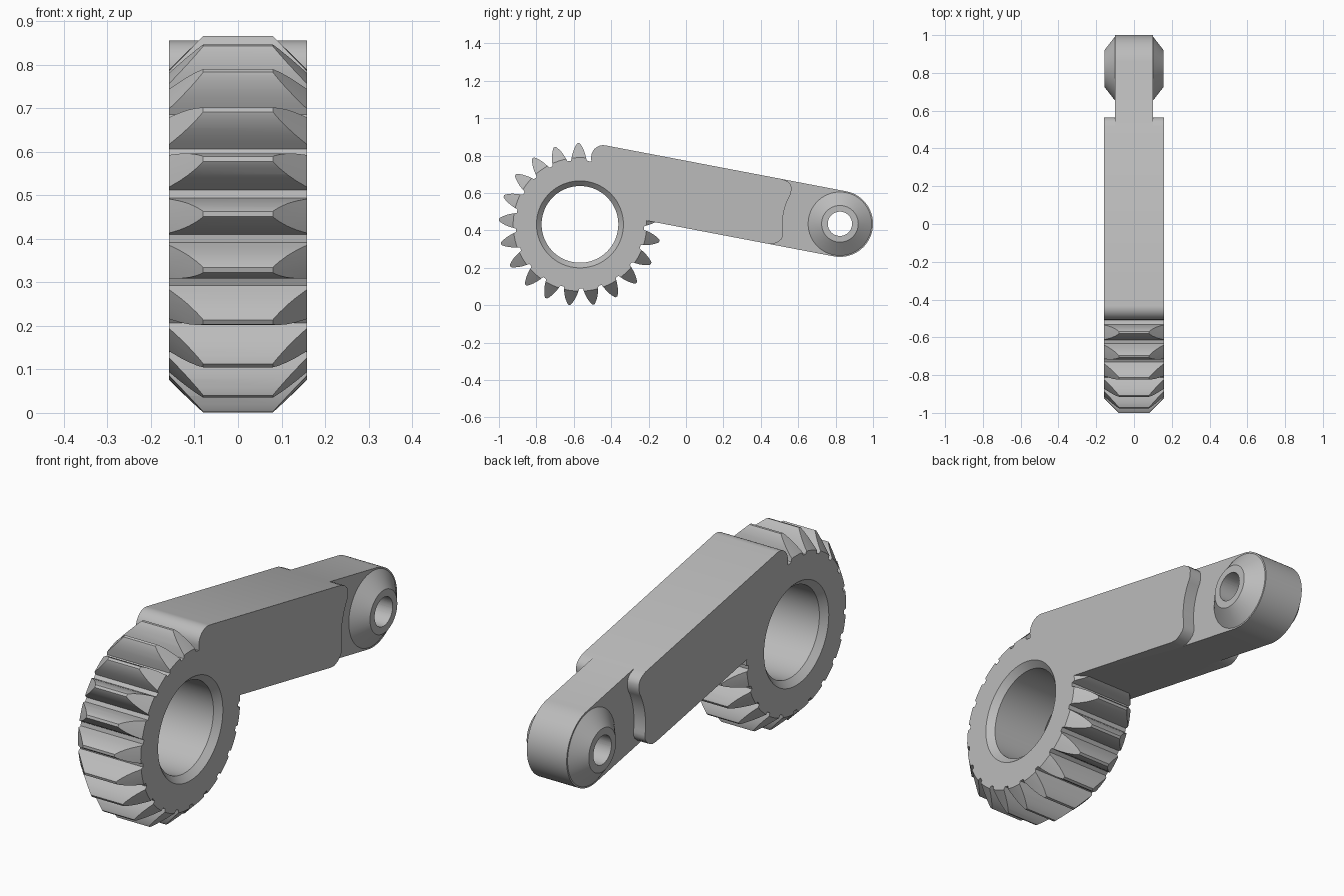
import bpy
import bmesh
from math import sin, cos, tan, pi, radians, hypot
from mathutils import Matrix

if "Cube" in bpy.data.objects:
    bpy.data.objects.remove(bpy.data.objects["Cube"], do_unlink=True)

HALF = 0.158                  # half width of gear and thick arm
GEAR = (-0.567, 0.432)        # gear centre (y, z)
PIVOT = (0.823, 0.435)        # small end centre (y, z)
END_R = 0.177
ROOT_R, TIP_R = 0.341, 0.434
SLOPE = radians(10.8)

steel = bpy.data.materials.new("plain grey")
steel.use_nodes = True
GREY = (0.5, 0.5, 0.5, 1)
steel.diffuse_color = GREY
steel.node_tree.nodes["Principled BSDF"].inputs["Base Color"].default_value = GREY


def make_object(name, bm):
    bmesh.ops.recalc_face_normals(bm, faces=bm.faces)
    mesh = bpy.data.meshes.new(name)
    bm.to_mesh(mesh)
    bm.free()
    mesh.materials.append(steel)
    obj = bpy.data.objects.new(name, mesh)
    bpy.context.collection.objects.link(obj)
    return obj


def extrude(name, outline, half):
    """Plate with a (y, z) outline, symmetric about x = 0."""
    bm = bmesh.new()
    face = bm.faces.new([bm.verts.new((-half, y, z)) for y, z in outline])
    new = bmesh.ops.extrude_face_region(bm, geom=[face])["geom"]
    verts = [v for v in new if isinstance(v, bmesh.types.BMVert)]
    bmesh.ops.translate(bm, verts=verts, vec=(2 * half, 0, 0))
    return make_object(name, bm)


def lathe(name, profile, centre, steps=128):
    """Closed (x, radius) profile turned about an x axis through centre."""
    bm = bmesh.new()
    verts = [bm.verts.new((x, 0, r)) for x, r in profile]
    edges = [bm.edges.new((a, b)) for a, b in zip(verts, verts[1:] + verts[:1])]
    bmesh.ops.spin(bm, geom=verts + edges, cent=(0, 0, 0), axis=(1, 0, 0),
                   angle=2 * pi, steps=steps)
    bmesh.ops.remove_doubles(bm, verts=bm.verts, dist=1e-5)
    bmesh.ops.translate(bm, verts=bm.verts, vec=(0, *centre))
    return make_object(name, bm)


def combine(target, other, operation):
    mod = target.modifiers.new(operation, "BOOLEAN")
    mod.operation, mod.object, mod.solver = operation, other, "EXACT"
    bpy.context.view_layer.objects.active = target
    bpy.ops.object.modifier_apply(modifier=mod.name)
    bpy.data.objects.remove(other, do_unlink=True)


def arc(centre, r, start, end, count):
    angles = [radians(start + (end - start) * i / count) for i in range(count + 1)]
    return [(centre[0] + r * cos(a), centre[1] + r * sin(a)) for a in angles]


def edge_line(y, side):
    """Point on the sloping upper (+1) or lower (-1) edge of the arm."""
    return (y, PIVOT[1] + side * END_R / cos(SLOPE) - (y - PIVOT[0]) * tan(SLOPE))


# Toothed gear outline: rounded teeth, plain where the arm joins
flank = [(ROOT_R, 0.042), (0.36, 0.038), (0.38, 0.033), (0.40, 0.026),
         (0.418, 0.017), (0.429, 0.010), (TIP_R, 0.006)]
tooth = [(r, -w) for r, w in flank] + [(r, w) for r, w in reversed(flank)]
PITCH = 360 / 21
outline = []
for i in range(17):
    a = radians(91 + PITCH * i)
    outline += [(GEAR[0] + r * cos(a) - w * sin(a),
                 GEAR[1] + r * sin(a) + w * cos(a)) for r, w in tooth]
outline += arc(GEAR, ROOT_R, 14, 82, 20)
body = extrude("gear_lever", outline, HALF + 0.02)

# Turned blank gives the chamfered tooth ends and the bore
half_blank = [(HALF, 0.357), (HALF, 0.2325), (0.13, 0.205)]
blank = lathe("gear_blank", [(0.079, TIP_R + 0.001)] + half_blank
              + [(-x, r) for x, r in reversed(half_blank)]
              + [(-0.079, TIP_R + 0.001)], GEAR)
combine(body, blank, "INTERSECT")

# Thick arm: round shoulder at the gear, hollowed end around the pivot
top = edge_line(-0.43, 1)
shoulder_r = 0.065
shoulder = (top[0] - shoulder_r * sin(SLOPE), top[1] - shoulder_r * cos(SLOPE))
arm_outline = [edge_line(-0.25, -1), edge_line(0.44, -1), (0.468, 0.327),
               (0.492, 0.338), (0.510, 0.353), (0.519, 0.37)]
arm_outline += arc(PIVOT, 0.307, 189, 149, 12)
arm_outline += [(0.563, 0.612), (0.564, 0.63), (0.558, 0.647),
                (0.543, 0.661), edge_line(0.515, 1)]
arm_outline += arc(shoulder, shoulder_r, 90 - 10.8, 180, 12)
arm_outline += arc(GEAR, 0.30, 78, 6, 16)
combine(body, extrude("thick_arm", arm_outline, HALF), "UNION")

# Narrow small end with conical bosses and pin hole
end_outline = [edge_line(0.35, -1)] + arc(PIVOT, END_R, -100.8, 79.2, 40)
end_outline += [edge_line(0.35, 1)]
small_end = extrude("small_end", end_outline, 0.10)
boss = [(0.0, 0.04), (0.0, 0.17), (0.10, 0.17), (0.156, 0.098), (0.156, 0.04)]
for side in (1, -1):
    profile = [(side * (x if x else -0.02), r) for x, r in boss]
    combine(small_end, lathe("boss", profile, PIVOT, 96), "UNION")
hole = extrude("pin_hole", arc(PIVOT, 0.065, 0, 352.5, 47), 0.3)
combine(small_end, hole, "DIFFERENCE")
combine(body, small_end, "UNION")

# Smooth curved walls, crisp edges
bpy.ops.object.select_all(action="DESELECT")
body.select_set(True)
bpy.context.view_layer.objects.active = body
bpy.ops.object.shade_smooth_by_angle(angle=radians(28))
